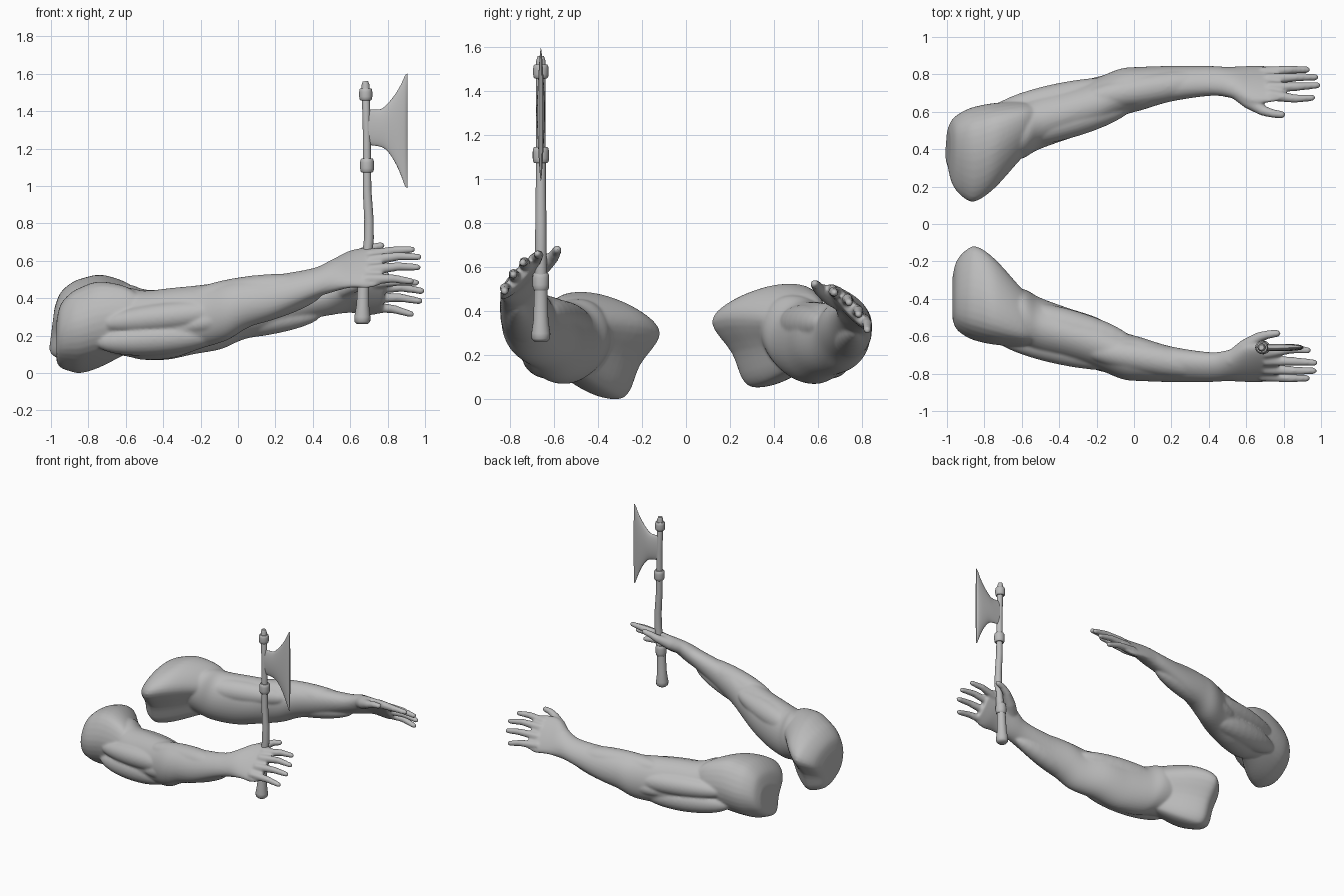
import bpy, bmesh, math
from mathutils import Matrix, Vector

cube = bpy.data.objects.get("Cube")
if cube:
    bpy.data.objects.remove(cube, do_unlink=True)

grey = bpy.data.materials.new("clay_grey")
grey.use_nodes = True
grey.diffuse_color = (0.5, 0.5, 0.5, 1)
grey.node_tree.nodes["Principled BSDF"].inputs["Base Color"].default_value = (0.5, 0.5, 0.5, 1)


def bridge(bm, rings):
    """Skin a list of point rings and close both ends."""
    loops = [[bm.verts.new(p) for p in ring] for ring in rings]
    count = len(loops[0])
    for lower, upper in zip(loops, loops[1:]):
        for i in range(count):
            j = (i + 1) % count
            bm.faces.new((lower[i], lower[j], upper[j], upper[i]))
    bm.faces.new(loops[0][::-1])
    bm.faces.new(loops[-1])


def spline(a, b, c, d, t):
    return 0.5 * (2 * b + (c - a) * t + (2 * a - 5 * b + 4 * c - d) * t ** 2
                  + (3 * b - a - 3 * c + d) * t ** 3)


def oval(u, skew):
    """Leaning ellipse that fills the unit box."""
    return math.cos(math.tau * u), math.sin(math.tau * u + skew)


# Cross-section of the shoulder in the unit box
SHOULDER_OUTLINE = [(1, .32), (.66, .74), (-.06, 1), (-.69, .9), (-1, .24),
                    (-.84, -.42), (-.29, -.86), (.2, -1), (.44, -.85), (.64, -.3)]


def shoulder_shape(u, skew):
    n = len(SHOULDER_OUTLINE)
    k, t = divmod(u * n, 1)
    near = [SHOULDER_OUTLINE[(int(k) + o) % n] for o in (-1, 0, 1, 2)]
    return [spline(*axis, t) for axis in zip(*near)]


def loft(bm, sections, shape=oval, sides=40, steps=5):
    """Sections along x: (x, y low, y high, z low, z high, skew)."""
    padded = [sections[0]] + list(sections) + [sections[-1]]
    dense = []
    for k in range(len(sections) - 1):
        for s in range(steps):
            dense.append([spline(*v, s / steps) for v in zip(*padded[k:k + 4])])
    dense.append(sections[-1])
    rings = []
    for x, y0, y1, z0, z1, skew in dense:
        ring = []
        for i in range(sides):
            y, z = shape(i / sides, skew)
            ring.append(Vector((x, (y0 + y1) / 2 + (y1 - y0) / 2 * y,
                                (z0 + z1) / 2 + (z1 - z0) / 2 * z)))
        rings.append(ring)
    bridge(bm, rings)


def tube(bm, points, radii, sides=16, rounded=True):
    """Round tube through points with a radius at each one."""
    pts = [Vector(p) for p in points]
    main = pts[-1] - pts[0]
    base = main.to_track_quat('Z', 'Y')
    rings = []
    for i, p in enumerate(pts):
        along = (pts[min(i + 1, len(pts) - 1)] - pts[max(i - 1, 0)]).normalized()
        turn = main.rotation_difference(along) @ base
        stations = [(0, 1)]
        if rounded and i == len(pts) - 1:
            stations = [(0, 1), (0.5, 0.85), (0.8, 0.6), (0.95, 0.3)]
        for shift, scale in stations:
            r = radii[i] * scale
            rings.append([p + along * radii[i] * shift + turn @ Vector(
                (r * math.cos(math.tau * k / sides), r * math.sin(math.tau * k / sides), 0))
                for k in range(sides)])
    bridge(bm, rings)


def muscle(bm, start, end, radius):
    """Spindle shaped bulge between two points."""
    a, b = Vector(start), Vector(end)
    turn = (b - a).to_track_quat('Z', 'Y').to_matrix().to_4x4()
    size = Matrix.Diagonal((radius, radius, (b - a).length / 2, 1))
    bmesh.ops.create_uvsphere(bm, u_segments=24, v_segments=16, radius=1,
                              matrix=Matrix.Translation((a + b) / 2) @ turn @ size)


def finish(name, bm):
    bmesh.ops.recalc_face_normals(bm, faces=bm.faces)
    for f in bm.faces:
        f.smooth = True
    mesh = bpy.data.meshes.new(name)
    bm.to_mesh(mesh)
    bm.free()
    mesh.materials.append(grey)
    obj = bpy.data.objects.new(name, mesh)
    bpy.context.collection.objects.link(obj)
    return obj


# Shoulder stump
SHOULDER = [
    (-.97, -.51, -.28, .06, .28, 0),
    (-.95, -.56, -.20, .03, .36, 0),
    (-.90, -.60, -.14, .01, .42, 0),
    (-.84, -.625, -.12, 0, .455, 0),
    (-.74, -.645, -.19, .03, .485, 0),
    (-.6, -.655, -.345, .1, .46, 0),
    (-.5, -.65, -.44, .14, .40, 0),
]
# Upper arm, elbow, forearm, wrist and palm
ARM = [
    (-.78, -.60, -.32, .12, .42, .2),
    (-.6, -.66, -.345, .09, .455, .1),
    (-.5, -.70, -.395, .07, .44, 0),
    (-.35, -.735, -.45, .08, .455, 0),
    (-.2, -.775, -.50, .13, .47, 0),
    (-.06, -.83, -.575, .175, .49, 0),
    (.05, -.84, -.61, .24, .51, .1),
    (.2, -.845, -.655, .30, .525, .2),
    (.4, -.845, -.685, .395, .56, .3),
    (.5, -.84, -.675, .43, .605, .5),
    (.6, -.845, -.645, .455, .655, .95),
    (.7, -.845, -.65, .455, .67, 1.1),
    (.77, -.835, -.665, .475, .665, 1.15),
]
MUSCLES = [
    ((-.75, -.60, .26), (-.0, -.75, .34), .08),     # outer upper arm
    ((-.76, -.58, .16), (-.1, -.70, .21), .09),     # triceps
    ((-.75, -.44, .3), (0, -.64, .40), .09),        # biceps
    ((-.3, -.66, .39), (.45, -.78, .48), .085),     # upper forearm
    ((-.3, -.72, .24), (.45, -.77, .43), .08),      # lower forearm
]
FINGERS = [
    ((.70, -.69, .63), (.84, -.67, .655), (.93, -.675, .66)),
    ((.70, -.73, .60), (.86, -.735, .625), (.965, -.742, .62)),
    ((.70, -.775, .55), (.86, -.785, .57), (.96, -.785, .565)),
    ((.68, -.81, .50), (.83, -.825, .505), (.925, -.825, .49)),
]
THUMB = [(.52, -.73, .56), (.60, -.655, .605), (.67, -.605, .645), (.72, -.59, .67), (.765, -.585, .68)]


def arm(name, matrix):
    bm = bmesh.new()
    loft(bm, SHOULDER, shoulder_shape)
    loft(bm, ARM)
    for m in MUSCLES:
        muscle(bm, *m)
    for f in FINGERS:
        tube(bm, f, (.031, .023, .018))
    tube(bm, THUMB, (.05, .042, .028, .023, .02))
    bm.transform(matrix)
    obj = finish(name, bm)
    # Fuse the pieces into one skin
    remesh = obj.modifiers.new("fuse", 'REMESH')
    remesh.mode = 'VOXEL'
    remesh.voxel_size = .008
    remesh.use_smooth_shade = True
    smooth = obj.modifiers.new("soften", 'SMOOTH')
    smooth.factor = .5
    smooth.iterations = 8


# The second arm is the mirror image, tipped down at the hand
pivot = Vector((-.45, 0, .4))
tipped = (Matrix.Translation(pivot) @ Matrix.Rotation(math.radians(7.3), 4, 'Y')
          @ Matrix.Translation(-pivot) @ Matrix.Diagonal((1, -1, 1, 1)))
arm("right_arm", Matrix.Identity(4))
arm("left_arm", tipped)

# Axe handle with a flared butt and a slight bend
AXE_Y = -.66
HANDLE = [(.665, .262, .03), (.665, .275, .042), (.665, .30, .043), (.667, .36, .034),
          (.672, .5, .03), (.69, .62, .027), (.70, .72, .026), (.70, .82, .025),
          (.69, .98, .023), (.688, 1.3, .021), (.682, 1.54, .021), (.681, 1.56, .014)]
bm = bmesh.new()
tube(bm, [(x, AXE_Y, z) for x, z, r in HANDLE], [r for x, z, r in HANDLE], 20, False)
handle = finish("axe_handle", bm)

# Rounded collars around the handle
bm = bmesh.new()
for x, z, half, r in [(.675, .535, .04, .038), (.69, 1.11, .037, .037), (.683, 1.49, .032, .035)]:
    heights = (-half, -half * .8, -half * .4, half * .4, half * .8, half)
    tube(bm, [(x, AXE_Y, z + h) for h in heights],
         [r * .8, r * .95, r, r, r * .95, r * .8], 20, False)
collars = finish("axe_collars", bm)

# Blade, flaring from the handle to a thin edge
bm = bmesh.new()
BLADE = [(.69, 1.22, 1.41, .018), (.76, 1.21, 1.41, .019), (.80, 1.185, 1.44, .019),
         (.84, 1.125, 1.49, .018), (.87, 1.06, 1.54, .016), (.893, 1.0, 1.59, .012),
         (.905, .99, 1.6, .005)]
loft(bm, [(x, AXE_Y - h, AXE_Y + h, z0, z1, 0) for x, z0, z1, h in BLADE], steps=4)
blade = finish("axe_blade", bm)

for obj in (handle, collars, blade):
    bpy.ops.object.select_all(action='DESELECT')
    obj.select_set(True)
    bpy.context.view_layer.objects.active = obj
    bpy.ops.object.shade_smooth_by_angle(angle=math.radians(50))
